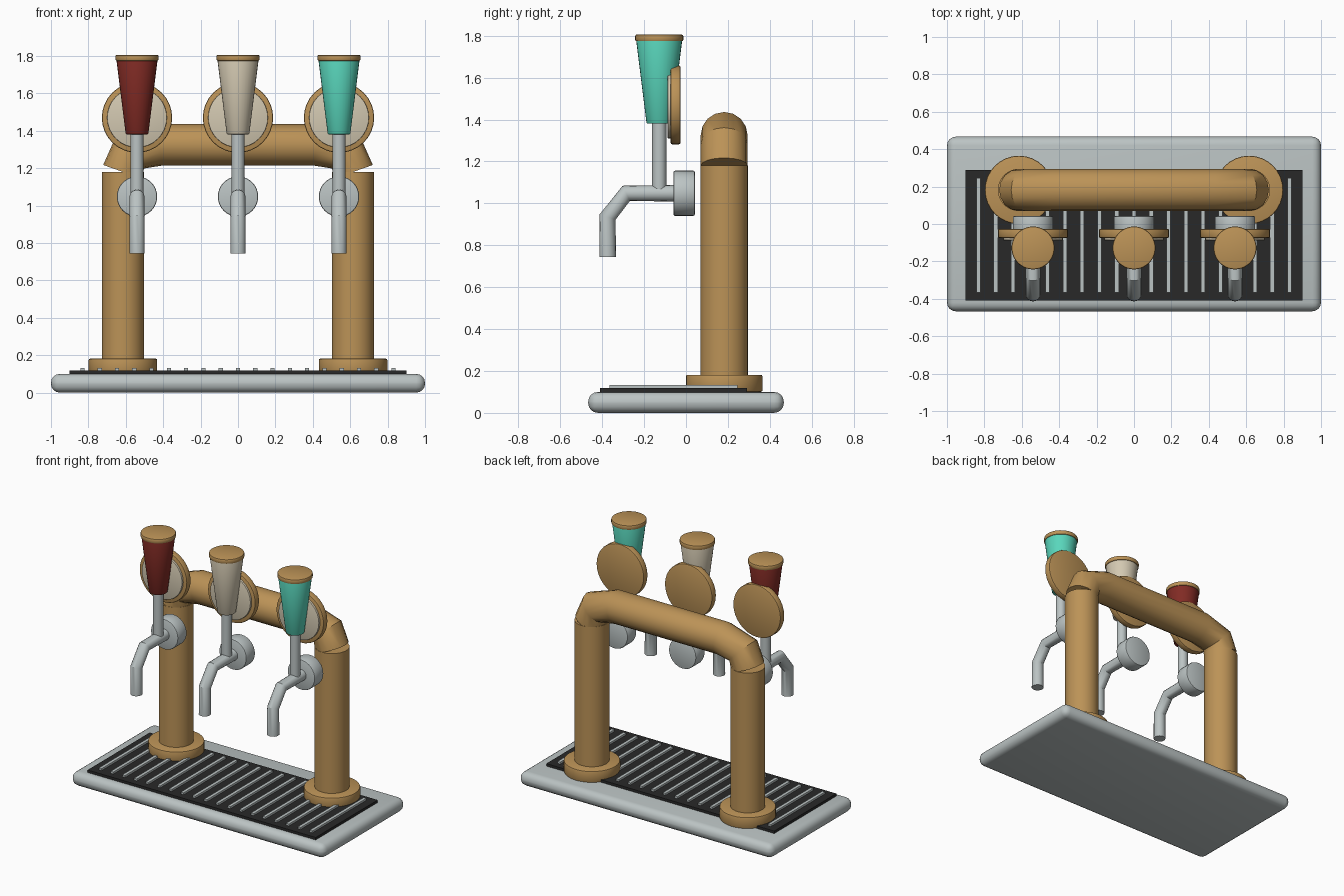
import bpy
import math
from mathutils import Vector

cube = bpy.data.objects.get("Cube")
if cube:
    bpy.data.objects.remove(cube, do_unlink=True)


def material(name, rgb):
    m = bpy.data.materials.new(name)
    m.use_nodes = True
    m.diffuse_color = (*rgb, 1)
    bsdf = next(n for n in m.node_tree.nodes if n.type == "BSDF_PRINCIPLED")
    bsdf.inputs["Base Color"].default_value = (*rgb, 1)
    return m


BRASS = material("brass", (0.50, 0.29, 0.095))
STEEL = material("pale steel", (0.50, 0.55, 0.55))
BLACK = material("black", (0.022, 0.022, 0.022))
CREAM = material("cream", (0.65, 0.58, 0.44))
RED = material("dark red", (0.22, 0.024, 0.018))
TEAL = material("teal", (0.10, 0.67, 0.50))


def finish(name, mat, bevel=0, segments=2):
    ob = bpy.context.object
    ob.name = name
    ob.data.materials.append(mat)
    if bevel:
        mod = ob.modifiers.new("rounded_edges", "BEVEL")
        mod.width = bevel
        mod.segments = segments
        mod.limit_method = "ANGLE"
        bpy.ops.object.modifier_apply(modifier=mod.name)
    bpy.ops.object.shade_smooth_by_angle(angle=math.radians(35))
    return ob


def box(name, mat, low, high, bevel=0, segments=2):
    low, high = Vector(low), Vector(high)
    bpy.ops.mesh.primitive_cube_add(size=1, location=(low + high) / 2)
    bpy.context.object.scale = high - low
    bpy.ops.object.transform_apply(location=False, rotation=False, scale=True)
    return finish(name, mat, bevel, segments)


def rod(name, mat, start, end, r1, r2=None, bevel=0):
    """Round bar or cone between two points."""
    start, end = Vector(start), Vector(end)
    axis = end - start
    bpy.ops.mesh.primitive_cone_add(
        vertices=32, radius1=r1, radius2=r1 if r2 is None else r2,
        depth=axis.length, location=(start + end) / 2,
        rotation=axis.to_track_quat("Z", "Y").to_euler())
    return finish(name, mat, bevel)


def pipe(name, mat, points, radius):
    """Capped round pipe along a bent path."""
    curve = bpy.data.curves.new(name, "CURVE")
    curve.dimensions = "3D"
    curve.bevel_depth = radius
    curve.bevel_resolution = 6
    curve.use_fill_caps = True
    spline = curve.splines.new("POLY")
    spline.points.add(len(points) - 1)
    for p, co in zip(spline.points, points):
        p.co = (*co, 1)
    ob = bpy.data.objects.new(name, curve)
    bpy.context.collection.objects.link(ob)
    bpy.ops.object.select_all(action="DESELECT")
    ob.select_set(True)
    bpy.context.view_layer.objects.active = ob
    bpy.ops.object.convert(target="MESH")
    return finish(name, mat)


# Drip tray with slotted grate
box("drip_tray", STEEL, (-1, -0.467, 0), (1, 0.467, 0.1), 0.047, 4)
box("grate", BLACK, (-0.9, -0.41, 0.09), (0.9, 0.29, 0.118))
for i in range(19):
    x = (i - 9) * 0.0924
    box("grate_bar", STEEL, (x - 0.011, -0.365, 0.11), (x + 0.011, 0.245, 0.132))

# Columns with base flanges
COL_Y = 0.182
for side, label in ((-1, "right"), (1, "left")):
    x = side * 0.615
    rod(label + "_flange", BRASS, (x, COL_Y, 0.1), (x, COL_Y, 0.182), 0.183, bevel=0.008)
    rod(label + "_column", BRASS, (x, COL_Y, 0.12), (x, COL_Y, 1.18), 0.113)

# Bridge pipe joining the columns
half = [(0.615, 1.18), (0.58, 1.28), (0.42, 1.325)]
path = [(-x, COL_Y, z) for x, z in half] + [(x, COL_Y, z) for x, z in reversed(half)]
pipe("bridge_pipe", BRASS, path, 0.112)

# Taps
HANDLE_Y = -0.128
for x, label, colour in ((-0.54, "right", RED), (0, "middle", CREAM), (0.54, "left", TEAL)):
    rod(label + "_tap_collar", STEEL, (x, 0.042, 1.048), (x, -0.06, 1.048), 0.108, bevel=0.008)
    pipe(label + "_spout", STEEL, [(x, y, z) for y, z in (
        (-0.03, 1.048), (-0.285, 1.048), (-0.374, 0.935), (-0.374, 0.745))], 0.04)
    rod(label + "_stem", STEEL, (x, HANDLE_Y, 1.048), (x, HANDLE_Y, 1.4), 0.034)
    rod(label + "_handle", colour, (x, HANDLE_Y, 1.38), (x, HANDLE_Y, 1.78), 0.06, 0.11, 0.006)
    rod(label + "_handle_cap", BRASS, (x, HANDLE_Y, 1.773), (x, HANDLE_Y, 1.806), 0.115, bevel=0.008)
    rod(label + "_badge", BRASS, (x, -0.026, 1.47), (x, -0.074, 1.47), 0.188, bevel=0.008)
    rod(label + "_badge_face", CREAM, (x, -0.06, 1.47), (x, -0.088, 1.47), 0.16, bevel=0.004)
